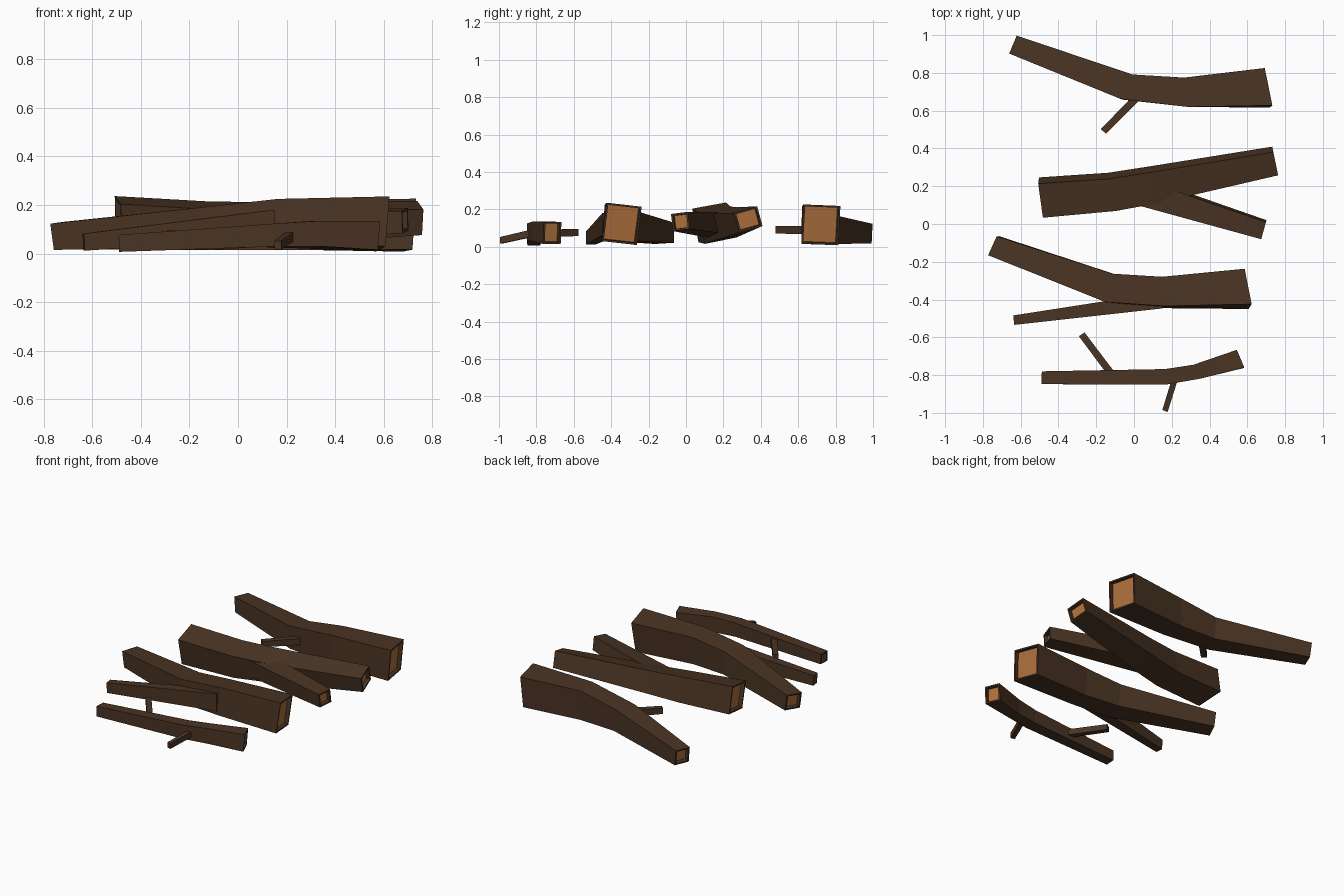
import bpy, bmesh
from mathutils import Vector


def material(name, rgb):
    m = bpy.data.materials.new(name)
    m.diffuse_color = (*rgb, 1)
    return m


BARK = material("dark_bark", (0.068, 0.034, 0.017))
WOOD = material("cut_wood", (0.42, 0.16, 0.045))


def log(name, rings, caps=()):
    """Square-section limb. Ring: near edge x,y, far edge x,y, centre z, height, roll, lean.
    caps lists which ends (0 first, 1 last) get a recessed cut face."""
    bm = bmesh.new()
    loops = []
    for ax, ay, bx, by, z, h, roll, lean in rings:
        c = Vector(((ax + bx) / 2, (ay + by) / 2, z))
        across = Vector((bx - ax, by - ay, 0))
        w = across.length
        d = across / w
        along = Vector((d.y, -d.x, 0))
        side = (d + Vector((0, 0, roll))) * w / 2
        up = (Vector((0, 0, 1)) - d * roll + along * lean) * h / 2
        loops.append([bm.verts.new(c + side * s + up * u)
                      for s, u in ((-1, -1), (1, -1), (1, 1), (-1, 1))])
    for p, q in zip(loops, loops[1:]):
        for i in range(4):
            j = (i + 1) % 4
            bm.faces.new((p[i], p[j], q[j], q[i]))
    ends = [bm.faces.new(loops[0]), bm.faces.new(loops[-1])]
    bmesh.ops.recalc_face_normals(bm, faces=bm.faces)
    # bark rim around a sunken wood face
    for k in caps:
        f = ends[k]
        bmesh.ops.inset_individual(bm, faces=[f], thickness=0.014)
        bmesh.ops.inset_individual(bm, faces=[f], thickness=0.002, depth=-0.025)
        f.material_index = 1
    me = bpy.data.meshes.new(name)
    bm.to_mesh(me)
    bm.free()
    me.materials.append(BARK)
    me.materials.append(WOOD)
    ob = bpy.data.objects.new(name, me)
    bpy.context.collection.objects.link(ob)


# Back log and its twig
log("back_log", [
    (-0.655, 0.90, -0.615, 0.995, 0.07, 0.105, 0.0, -0.12),
    (-0.065, 0.66, -0.005, 0.79, 0.092, 0.155, 0.0, -0.05),
    (0.285, 0.62, 0.265, 0.775, 0.115, 0.20, 0.0, 0.0),
    (0.725, 0.622, 0.685, 0.82, 0.117, 0.21, -0.04, 0.08)], (0, 1))
log("back_twig", [
    (-0.148, 0.478, -0.176, 0.502, 0.09, 0.04, 0, 0),
    (0.063, 0.688, 0.027, 0.712, 0.09, 0.045, 0, 0)])

# Forked log
log("forked_log", [
    (-0.48, 0.05, -0.505, 0.23, 0.13, 0.18, 0.18, -0.05),
    (-0.10, 0.085, -0.135, 0.255, 0.115, 0.165, 0.2, 0.0),
    (0.12, 0.125, 0.09, 0.29, 0.12, 0.145, 0.22, -0.05),
    (0.76, 0.272, 0.735, 0.395, 0.146, 0.105, 0.28, 0.0)], (0, 1))
log("fork_branch", [
    (-0.03, 0.12, 0.02, 0.25, 0.115, 0.12, 0.12, 0),
    (0.675, -0.075, 0.70, 0.015, 0.135, 0.092, 0.12, 0)], (1,))

# Middle front log and its long branch
log("middle_log", [
    (-0.765, -0.165, -0.72, -0.065, 0.072, 0.108, 0.06, -0.12),
    (-0.145, -0.415, -0.105, -0.265, 0.11, 0.16, 0.0, -0.08),
    (0.165, -0.44, 0.15, -0.285, 0.125, 0.19, -0.06, 0.0),
    (0.615, -0.437, 0.578, -0.25, 0.122, 0.205, -0.11, 0.1)], (0, 1))
log("middle_branch", [
    (-0.632, -0.534, -0.638, -0.484, 0.047, 0.07, 0, -0.05),
    (0.15, -0.447, 0.14, -0.363, 0.12, 0.12, 0, 0)])

# Thin front log and its two twigs
log("front_log", [
    (-0.49, -0.848, -0.487, -0.78, 0.042, 0.07, 0, -0.03),
    (0.17, -0.85, 0.165, -0.768, 0.077, 0.095, 0, 0),
    (0.345, -0.82, 0.315, -0.745, 0.082, 0.105, 0, 0),
    (0.58, -0.762, 0.54, -0.668, 0.074, 0.118, 0, 0.08)], (0, 1))
log("inner_twig", [
    (-0.292, -0.594, -0.262, -0.574, 0.076, 0.038, 0, 0),
    (-0.13, -0.812, -0.10, -0.788, 0.07, 0.04, 0, 0)])
log("outer_twig", [
    (0.178, -0.995, 0.15, -0.985, 0.034, 0.036, 0, 0),
    (0.238, -0.805, 0.208, -0.795, 0.077, 0.04, 0, 0)])
